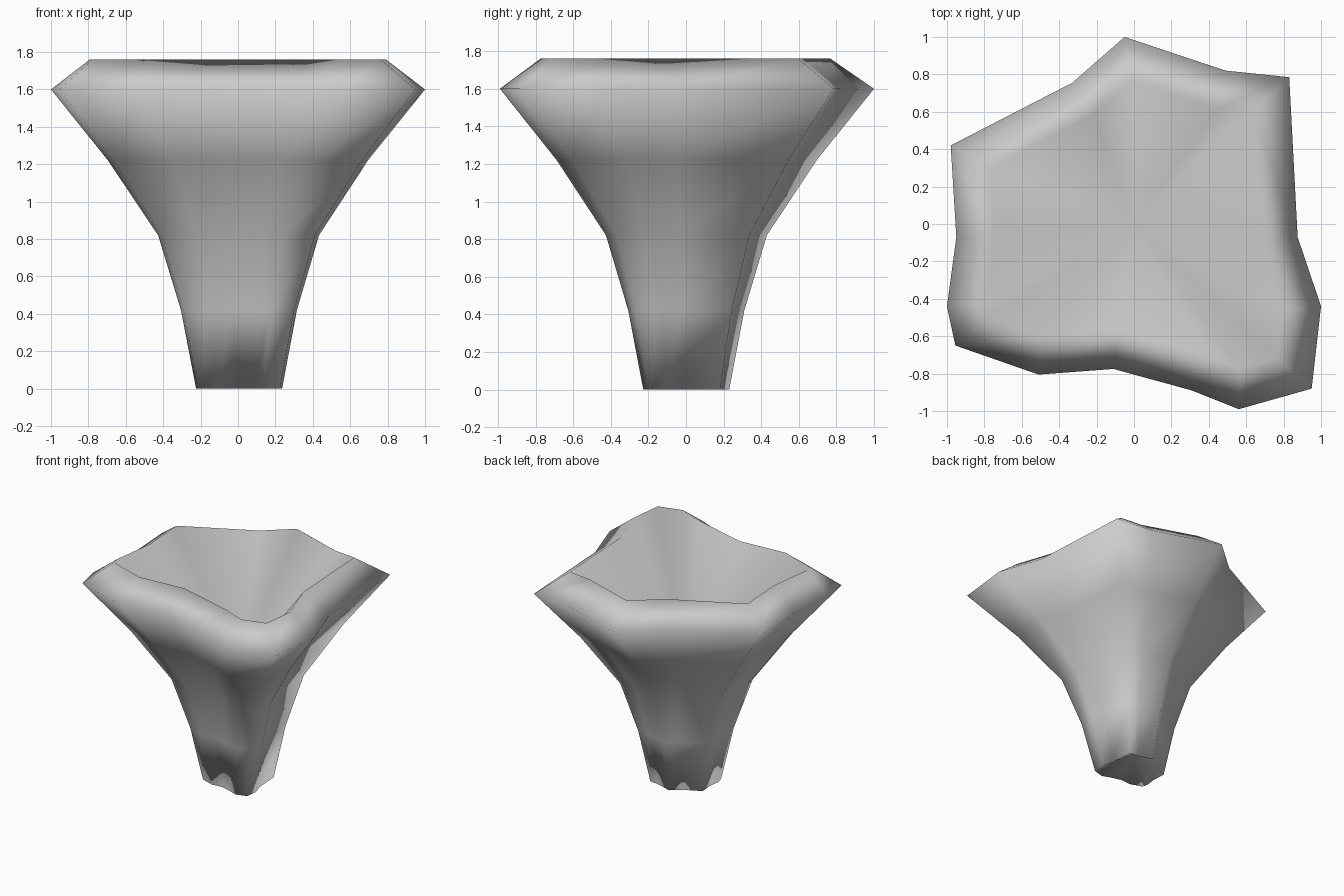
import bpy, bmesh
from mathutils import Vector

cube = bpy.data.objects.get("Cube")
if cube:
    bpy.data.objects.remove(cube, do_unlink=True)

# Plain grey material
grey = bpy.data.materials.new("plain grey")
grey.use_nodes = True
colour = (0.6, 0.6, 0.6, 1)
grey.diffuse_color = colour
grey.node_tree.nodes["Principled BSDF"].inputs["Base Color"].default_value = colour

# Irregular plan outline at the widest level, counter-clockwise
outline = [Vector(p) for p in [
    (-.05, 1), (-.33, .755), (-.98, .42), (-.95, -.07), (-1, -.44),
    (-.955, -.65), (-.51, -.805), (-.11, -.775), (.31, -.89), (.56, -.99),
    (.95, -.88), (1, -.44), (.875, -.07), (.83, .785), (.49, .82)]]
count = len(outline)

# Flaring profile: height, outline scale and sideways shift
levels = [(0, .23, .006), (.42, .31, .005), (.82, .43, .003), (1.22, .695, 0), (1.6, 1, 0)]


def inset(points, distance):
    """Move every edge of a closed outline inward by the same distance."""
    result = []
    for i, p in enumerate(points):
        a = (p - points[i - 1]).normalized()
        b = (points[(i + 1) % count] - p).normalized()
        n1, n2 = Vector((-a.y, a.x)), Vector((-b.y, b.x))
        result.append(p + (n1 + n2) * distance / (1 + n1.dot(n2)))
    return result


def hollow(bm, ring, z):
    """Close a ring with a cone of triangles sinking to a centre point."""
    centre = bm.verts.new((0, 0, z))
    for i in range(count):
        bm.faces.new((ring[i], ring[(i + 1) % count], centre))


# Flared pillar lofted through the levels, with a bevelled rim
bm = bmesh.new()
rings = [[bm.verts.new((p.x * s + shift, p.y * s, z)) for p in outline]
         for z, s, shift in levels]
rings.append([bm.verts.new((p.x, p.y, 1.76)) for p in inset(outline, .205)])
for low, high in zip(rings, rings[1:]):
    for i in range(count):
        j = (i + 1) % count
        bm.faces.new((low[i], low[j], high[j], high[i]))

# Hollow top and underside
hollow(bm, rings[-1], .9)
hollow(bm, rings[0][::-1], .15)
for face in bm.faces:
    face.smooth = True

mesh = bpy.data.meshes.new("flared_pillar")
bm.to_mesh(mesh)
bm.free()
mesh.materials.append(grey)
pillar = bpy.data.objects.new("flared_pillar", mesh)
bpy.context.collection.objects.link(pillar)
